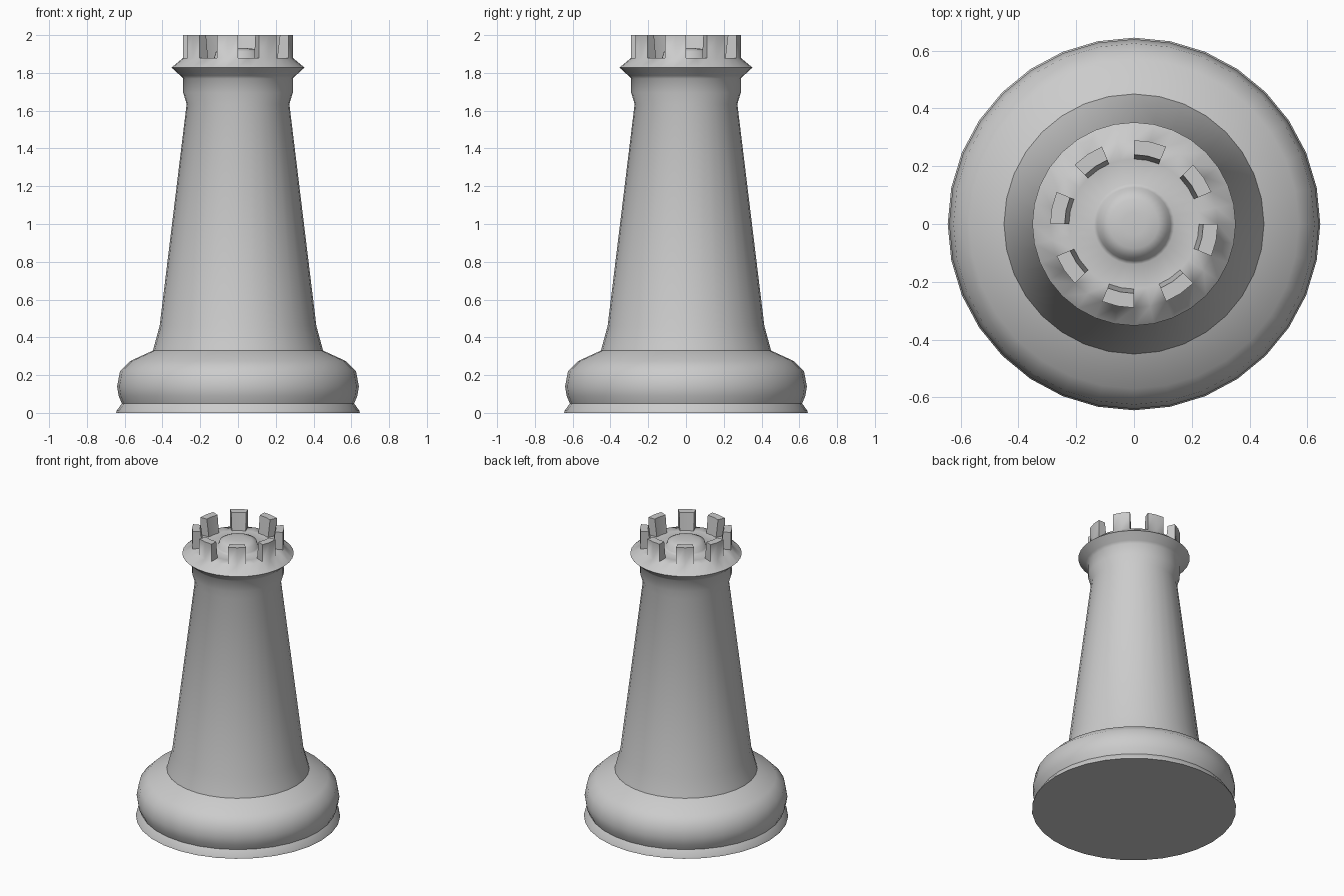
import bpy, bmesh
from math import cos, sin, pi, radians, hypot

if "Cube" in bpy.data.objects:
    bpy.data.objects.remove(bpy.data.objects["Cube"])

SEG = 32

# lathe profile (radius, height) from the foot up to the inner button
profile = [(0.645, 0), (0.642, 0.012), (0.615, 0.05), (0.632, 0.09), (0.64, 0.14),
           (0.625, 0.22), (0.57, 0.275), (0.45, 0.33), (0.445, 0.35), (0.415, 0.46),
           (0.272, 1.635), (0.29, 1.695), (0.29, 1.77), (0.305, 1.785), (0.352, 1.828),
           (0.29, 1.88), (0.225, 1.88), (0.14, 1.87), (0.127, 1.88), (0.117, 1.912),
           (0.085, 1.927), (0.04, 1.932)]
WALL = 15  # profile step that carries the battlements

bm = bmesh.new()
rings = [[bm.verts.new((r * cos(2 * pi * i / SEG), r * sin(2 * pi * i / SEG), z))
          for i in range(SEG)] for r, z in profile]

merlons = []
for k in range(len(rings) - 1):
    for i in range(SEG):
        j = (i + 1) % SEG
        f = bm.faces.new((rings[k][i], rings[k][j], rings[k + 1][j], rings[k + 1][i]))
        # two of every four sectors become a merlon
        if k == WALL and i % 4 in (2, 3):
            merlons.append(f)
bm.faces.new(rings[0][::-1])
bm.faces.new(rings[-1])

# battlements: raise the chosen sectors, inner faces leaning slightly outward
ext = bmesh.ops.extrude_face_region(bm, geom=merlons)
for v in [g for g in ext["geom"] if isinstance(g, bmesh.types.BMVert)]:
    v.co.z = 2.0
    if hypot(v.co.x, v.co.y) < 0.25:
        v.co.x *= 0.24 / 0.225
        v.co.y *= 0.24 / 0.225
bmesh.ops.delete(bm, geom=[f for f in merlons if f.is_valid], context='FACES_ONLY')
bmesh.ops.recalc_face_normals(bm, faces=bm.faces)

mesh = bpy.data.meshes.new("tower_piece")
bm.to_mesh(mesh)
bm.free()
tower = bpy.data.objects.new("tower_piece", mesh)
bpy.context.collection.objects.link(tower)
bpy.context.view_layer.objects.active = tower
tower.select_set(True)
bpy.ops.object.shade_smooth_by_angle(angle=radians(50))
